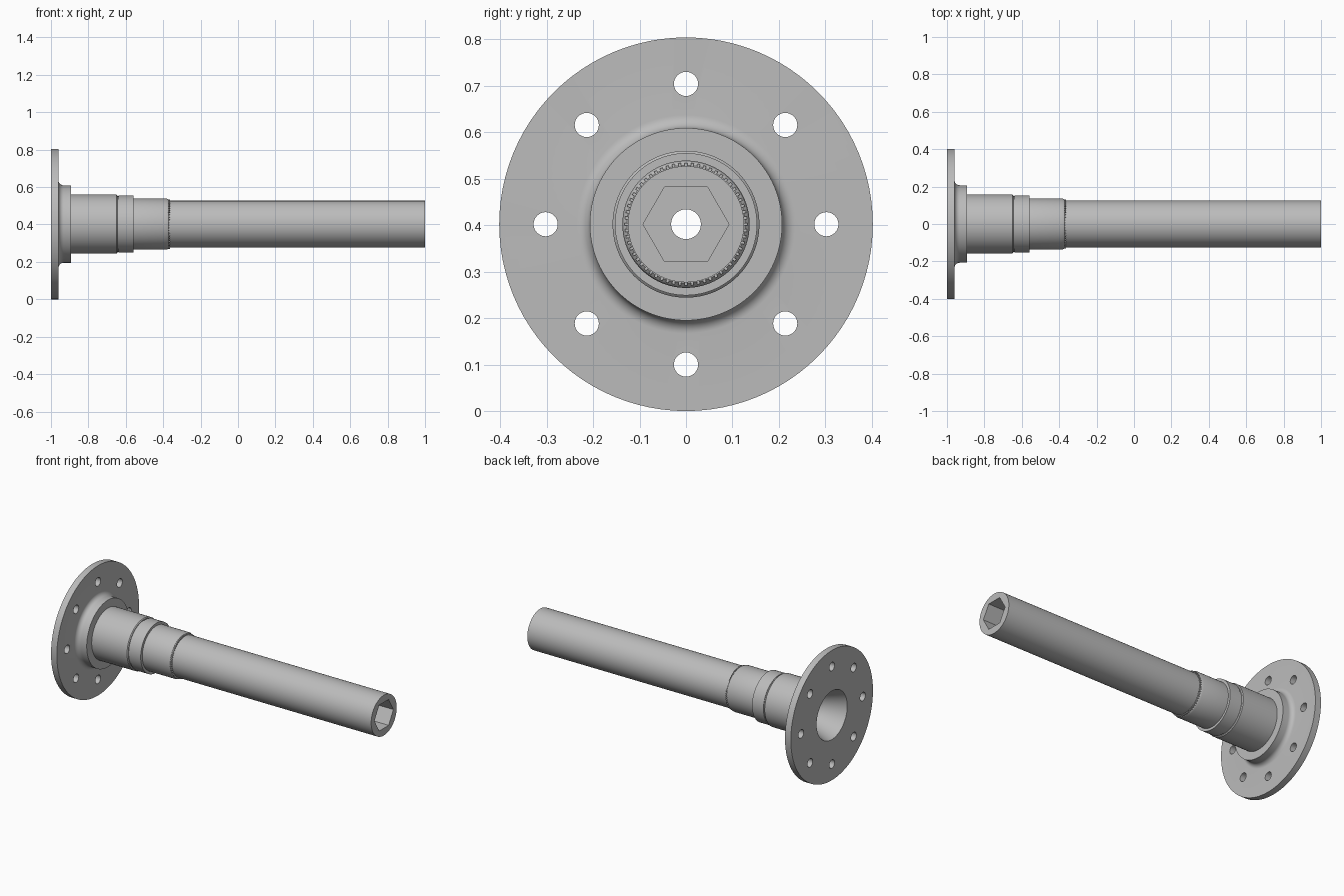
import bpy, bmesh, math
from mathutils import Matrix, Vector

AXIS_Z = 0.402
SEGMENTS = 96

cube = bpy.data.objects.get("Cube")
if cube:
    bpy.data.objects.remove(cube, do_unlink=True)

steel = bpy.data.materials.new("grey steel")
steel.use_nodes = True
colour = (0.5, 0.5, 0.5, 1)
steel.diffuse_color = colour
steel.node_tree.nodes["Principled BSDF"].inputs["Base Color"].default_value = colour


def finish(name, bm):
    bmesh.ops.recalc_face_normals(bm, faces=bm.faces)
    mesh = bpy.data.meshes.new(name)
    bm.to_mesh(mesh)
    bm.free()
    mesh.materials.append(steel)
    obj = bpy.data.objects.new(name, mesh)
    obj.location.z = AXIS_Z
    bpy.context.collection.objects.link(obj)
    return obj


def lathe(name, profile):
    """Revolve a closed (x, radius) outline about the x axis."""
    bm = bmesh.new()
    verts = [bm.verts.new((x, 0, r)) for x, r in profile]
    edges = [bm.edges.new((v, verts[(i + 1) % len(verts)])) for i, v in enumerate(verts)]
    bmesh.ops.spin(bm, geom=verts + edges, cent=(0, 0, 0), axis=(1, 0, 0),
                   angle=math.tau, steps=SEGMENTS, use_merge=True)
    bmesh.ops.remove_doubles(bm, verts=bm.verts, dist=1e-5)
    return finish(name, bm)


def add_prism(bm, sides, radius, x0, x1, y=0.0, z=0.0, turn=0.0):
    """Closed prism running along x."""
    rings = []
    for x in (x0, x1):
        angles = [turn + math.tau * i / sides for i in range(sides)]
        rings.append([bm.verts.new((x, y + radius * math.cos(a), z + radius * math.sin(a)))
                      for a in angles])
    bm.faces.new(rings[0])
    bm.faces.new(rings[1])
    for i in range(sides):
        j = (i + 1) % sides
        bm.faces.new((rings[0][i], rings[0][j], rings[1][j], rings[1][i]))


# Root fillet between flange and hub
fillet = [(-0.932 - 0.028 * math.cos(a), 0.235 - 0.028 * math.sin(a))
          for a in (math.pi / 2 * i / 8 for i in range(9))]

# Outline: flange, hub, bearing seat, collar, shoulder, shaft, then the bore back
outline = [(-1, 0.402), (-0.96, 0.402)] + fillet + [
    (-0.892, 0.207), (-0.892, 0.158),
    (-0.65, 0.158), (-0.645, 0.153), (-0.645, 0.149), (-0.638, 0.149),
    (-0.638, 0.153), (-0.56, 0.153), (-0.56, 0.137),
    (-0.385, 0.137), (-0.375, 0.134), (-0.368, 0.127), (-0.368, 0.125),
    (1, 0.125), (1, 0.032),
    (-0.6, 0.032), (-0.6, 0.1), (-0.87, 0.1), (-1, 0.15)]
spindle = lathe("flanged_spindle", outline)

# Cutter for bolt holes and hexagon socket
bm = bmesh.new()
for i in range(8):
    a = math.tau * i / 8
    add_prism(bm, 32, 0.026, -1.05, -0.94, 0.302 * math.cos(a), 0.302 * math.sin(a))
add_prism(bm, 6, 0.0925, 0.8, 1.05)
cutter = finish("hole_cutter", bm)
cutter.hide_render = True

cut = spindle.modifiers.new("holes", 'BOOLEAN')
cut.operation = 'DIFFERENCE'
cut.solver = 'EXACT'
cut.object = cutter
bpy.context.view_layer.update()
graph = bpy.context.evaluated_depsgraph_get()
cut_mesh = bpy.data.meshes.new_from_object(spindle.evaluated_get(graph))
spindle.modifiers.clear()
spindle.data = cut_mesh
bpy.data.objects.remove(cutter, do_unlink=True)

# Fine spline teeth run-out where the shaft meets the shoulder
bm = bmesh.new()
teeth = 60
for i in range(teeth):
    start = set(bm.verts)
    bmesh.ops.create_cube(bm, size=1, matrix=Matrix.Translation((-0.37, 0, 0.1275))
                          @ Matrix.Diagonal((0.014, 0.006, 0.009, 1)))
    new = [v for v in bm.verts if v not in start]
    bmesh.ops.rotate(bm, verts=new, cent=Vector(),
                     matrix=Matrix.Rotation(math.tau * i / teeth, 3, 'X'))
finish("spline_teeth", bm)

# Smooth round surfaces, keeping machined edges sharp
bpy.ops.object.select_all(action='DESELECT')
spindle.select_set(True)
bpy.context.view_layer.objects.active = spindle
bpy.ops.object.shade_smooth_by_angle(angle=math.radians(20))
